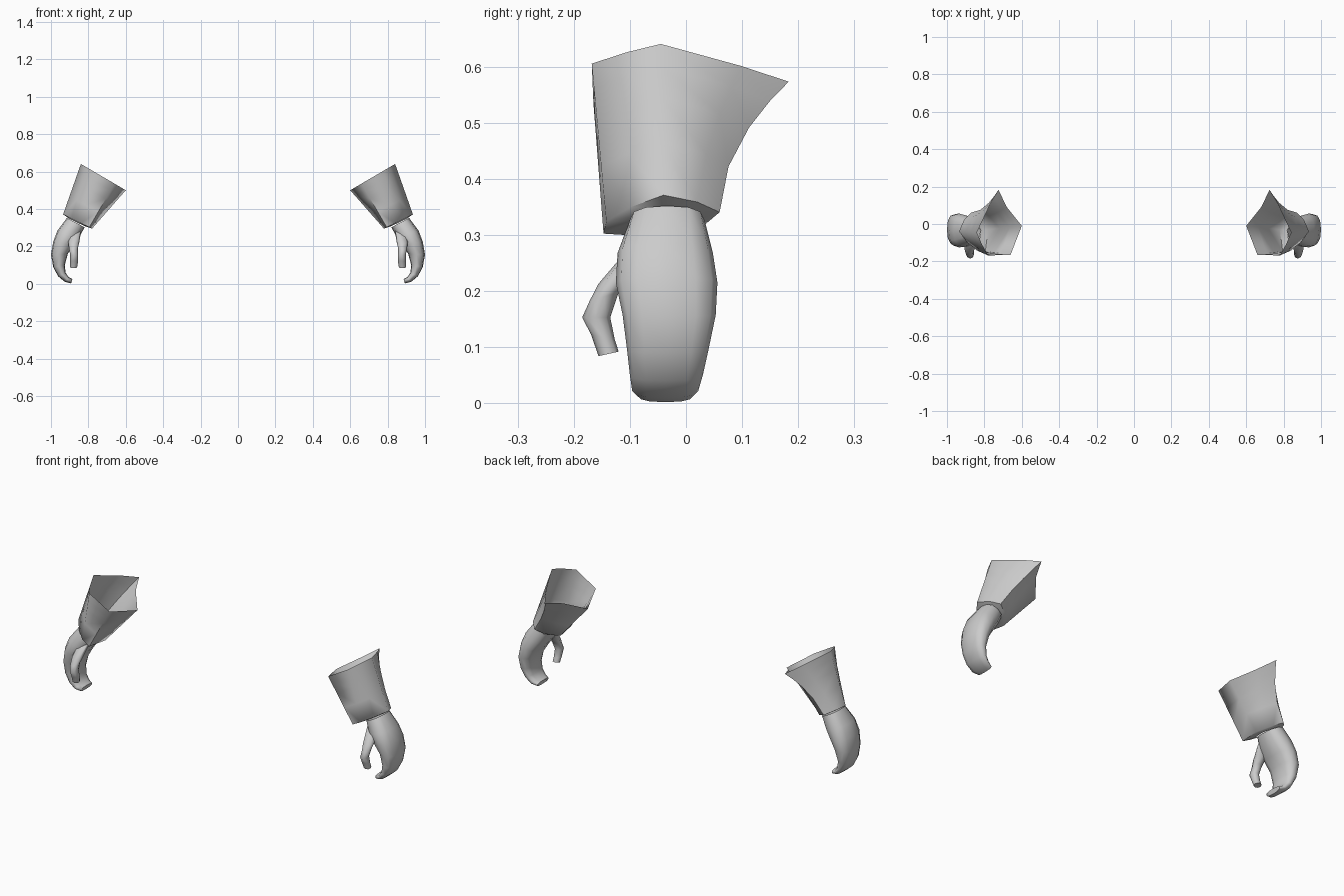
import bpy, bmesh, math
from mathutils import Vector

if "Cube" in bpy.data.objects:
    bpy.data.objects.remove(bpy.data.objects["Cube"])

grey = bpy.data.materials.new("plain grey")
grey.diffuse_color = (0.6, 0.6, 0.6, 1)
grey.use_nodes = True
grey.node_tree.nodes["Principled BSDF"].inputs["Base Color"].default_value = grey.diffuse_color


def loft(name, rings, side, cap_start=False, cap_end=False, angle=70):
    """Skin a list of equal-length point rings; side = 1 or -1 mirrors in x."""
    bm = bmesh.new()
    loops = [[bm.verts.new((p[0] * side, p[1], p[2])) for p in r] for r in rings]
    n = len(loops[0])
    for a, b in zip(loops, loops[1:]):
        for i in range(n):
            j = (i + 1) % n
            bm.faces.new((a[i], a[j], b[j], b[i]))
    if cap_start:
        bm.faces.new(loops[0])
    if cap_end:
        bm.faces.new(loops[-1])
    bmesh.ops.recalc_face_normals(bm, faces=bm.faces)
    # open sleeves: make sure the outer wall faces outward
    if not (cap_start and cap_end):
        bm.normal_update()
        f = min(bm.faces, key=lambda f: f.calc_center_median().y)
        if f.normal.y > 0:
            bmesh.ops.reverse_faces(bm, faces=bm.faces)
    me = bpy.data.meshes.new(name)
    bm.to_mesh(me)
    bm.free()
    me.materials.append(grey)
    ob = bpy.data.objects.new(name, me)
    bpy.context.collection.objects.link(ob)
    bpy.ops.object.select_all(action='DESELECT')
    ob.select_set(True)
    bpy.context.view_layer.objects.active = ob
    bpy.ops.object.shade_smooth_by_angle(angle=math.radians(angle))


# Cuff: outlines (x, y) of the slanted mouth and the slanted lower hem
mouth = [(.60, -.01), (.66, -.165), (.78, -.168), (.815, -.105),
         (.84, -.045), (.772, .10), (.725, .183), (.68, .09)]
hem = [(.78, -.03), (.795, -.147), (.84, -.142), (.89, -.10),
       (.935, -.04), (.91, .02), (.873, .06), (.83, .035)]
top = [Vector((x, y, .50 + (x - .60) * .585)) for x, y in mouth]
low = [Vector((x, y, .295 + (x - .78) * .49)) for x, y in hem]


def cuff_rings():
    rings = []
    for t in (0, .15, .35, .65, 1):
        ring = []
        for i, (a, b) in enumerate(zip(top, low)):
            p = a.lerp(b, t)
            if i in (5, 6, 7):                      # flared back point
                p.y -= (.12 if i == 6 else .05) * t * (1 - t)
            ring.append(p)
        rings.append(ring)
    # hem turned in towards the wrist
    c = Vector((.867, -.035, .323))
    rings.append([c + (p - c) * .55 for p in low])
    return rings


# Hand: sections as inner (x, z), outer (x, z), y range
sections = [
    ((.82, .302), (.915, .352), -.10, .033),
    ((.848, .25), (.965, .285), -.122, .048),
    ((.882, .205), (.988, .225), -.125, .056),
    ((.910, .16), (1.0, .155), -.113, .053),
    ((.926, .10), (.988, .09), -.105, .040),
    ((.922, .06), (.962, .040), -.100, .030),
    ((.905, .035), (.925, .010), -.096, .022),
    ((.885, .026), (.892, .002), -.085, .012),
]


def hand_rings(n=12):
    rings = []
    for (xi, zi), (xo, zo), y0, y1 in sections:
        c = Vector(((xi + xo) / 2, (y0 + y1) / 2, (zi + zo) / 2))
        u = Vector(((xo - xi) / 2, 0, (zo - zi) / 2))
        v = Vector((0, (y1 - y0) / 2, 0))
        ring = []
        for k in range(n):
            a = 2 * math.pi * k / n
            cs, sn = math.cos(a), math.sin(a)
            ring.append(c + u * math.copysign(abs(cs) ** .8, cs)
                        + v * math.copysign(abs(sn) ** .8, sn))
        rings.append(ring)
    return rings


# Thumb: centre, half width in x, half depth vector (y, z)
thumb = [
    ((.868, -.080, .285), .030, (.030, .018)),
    ((.878, -.120, .225), .030, (.036, .012)),
    ((.880, -.146, .190), .024, (.026, .008)),
    ((.876, -.160, .153), .021, (.025, .000)),
    ((.876, -.148, .118), .021, (.021, -.004)),
    ((.879, -.138, .088), .019, (.018, .004)),
]


def thumb_rings(n=8):
    return [[Vector(c) + Vector((w * math.cos(a), d[0] * math.sin(a), d[1] * math.sin(a)))
             for a in (2 * math.pi * k / n for k in range(n))]
            for c, w, d in thumb]


for side, label in ((1, "right"), (-1, "left")):
    loft(label + "_cuff", cuff_rings(), side)
    loft(label + "_hand", hand_rings(), side, cap_end=True)
    loft(label + "_thumb", thumb_rings(), side, cap_start=True, cap_end=True)
